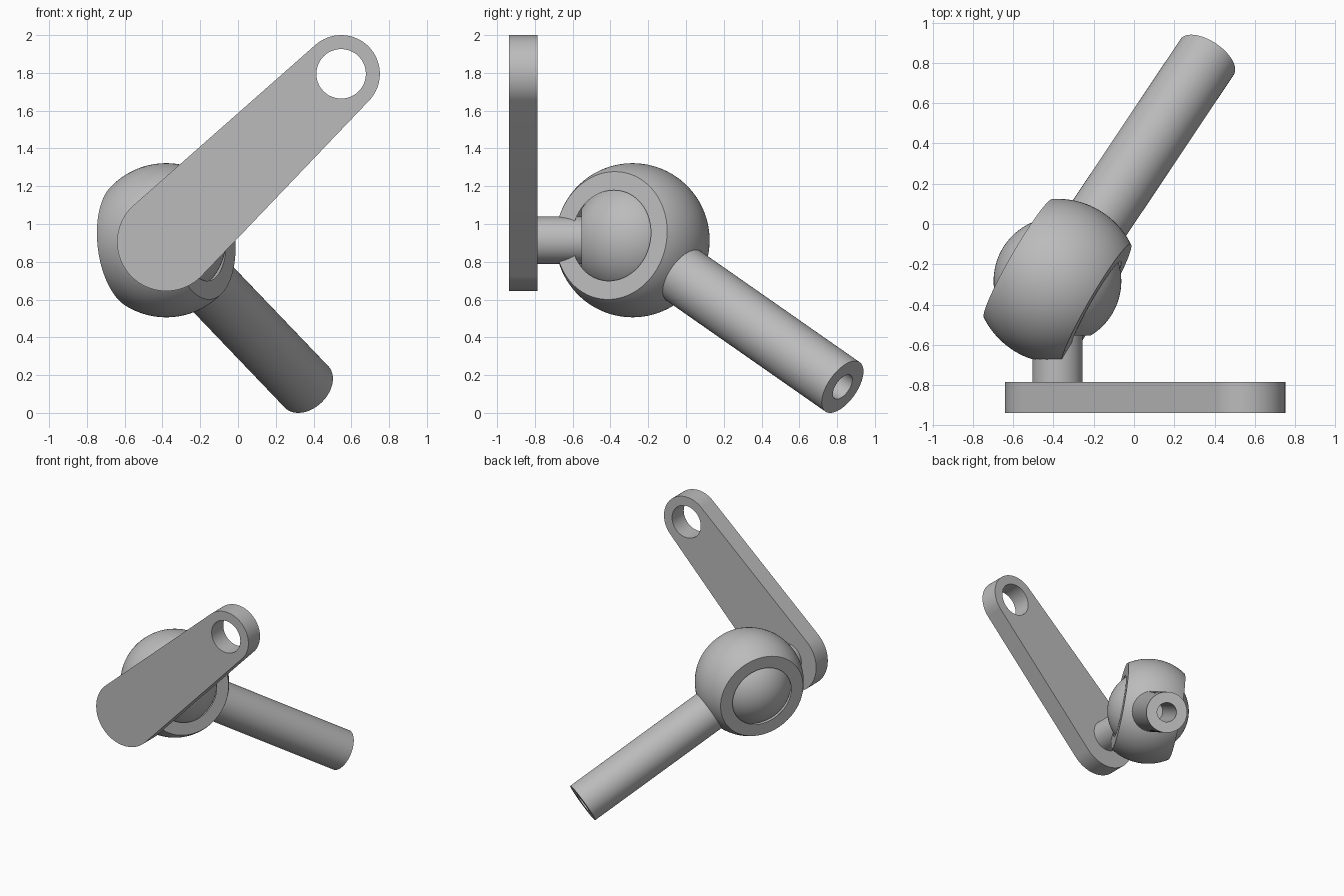
import bpy, bmesh, math
from mathutils import Vector

cube = bpy.data.objects.get("Cube")
if cube:
    bpy.data.objects.remove(cube, do_unlink=True)

grey = bpy.data.materials.new("plain grey")
grey.use_nodes = True
grey.diffuse_color = (0.5, 0.5, 0.5, 1)
grey.node_tree.nodes["Principled BSDF"].inputs["Base Color"].default_value = (0.5, 0.5, 0.5, 1)

CENTRE = Vector((-0.38, -0.283, 0.914))    # shared centre of ball and socket
ROD_END = Vector((0.363, 0.829, 0.1375))
BALL, SEAT, SHELL = 0.317, 0.33, 0.408     # radii
CUT = 0.225                                # half width of the socket


def finish(obj):
    obj.data.materials.clear()
    obj.data.materials.append(grey)
    bpy.ops.object.select_all(action='DESELECT')
    obj.select_set(True)
    bpy.context.view_layer.objects.active = obj
    bpy.ops.object.shade_smooth_by_angle(angle=math.radians(30))


def arc(radius, start, end, steps):
    """Points (distance from axis, height along axis) on a circle."""
    angles = [start + (end - start) * i / steps for i in range(steps + 1)]
    return [(radius * math.cos(a), radius * math.sin(a)) for a in angles]


def lathe(name, profile, axis, closed=True):
    """Revolve a profile around an axis through the joint centre."""
    bm = bmesh.new()
    verts = [bm.verts.new((r, 0, h)) for r, h in profile]
    edges = [bm.edges.new(pair) for pair in zip(verts, verts[1:])]
    if closed:
        edges.append(bm.edges.new((verts[-1], verts[0])))
    bmesh.ops.spin(bm, geom=verts + edges, axis=(0, 0, 1), cent=(0, 0, 0),
                   angle=math.tau, steps=96)
    bmesh.ops.remove_doubles(bm, verts=bm.verts, dist=0.0001)
    bmesh.ops.recalc_face_normals(bm, faces=bm.faces)
    mesh = bpy.data.meshes.new(name)
    bm.to_mesh(mesh)
    bm.free()
    obj = bpy.data.objects.new(name, mesh)
    bpy.context.collection.objects.link(obj)
    obj.location = CENTRE
    obj.rotation_euler = axis.to_track_quat('Z', 'Y').to_euler()
    finish(obj)


rod_vector = ROD_END - CENTRE
rod_axis = rod_vector.normalized()
bore_axis = Vector((0.862, -0.497, 0.11))
bore_axis = (bore_axis - rod_axis * bore_axis.dot(rod_axis)).normalized()
front = Vector((0, -1, 0))

# Socket: hollow sphere sliced flat on both sides
outer, inner = math.asin(CUT / SHELL), math.asin(CUT / SEAT)
lathe("socket", arc(SHELL, -outer, outer, 32) + arc(SEAT, inner, -inner, 32), bore_axis)

# Rod with a hole in its far end
length = rod_vector.length
lathe("rod", [(0, 0.36), (0.159, 0.36), (0.159, length), (0.075, length),
              (0.075, 0.42), (0, 0.42)], rod_axis, closed=False)

# Ball with a flat front, and the stud that joins it to the arm
flat = math.asin(0.27 / BALL)
lathe("ball", arc(BALL, -math.pi / 2, flat, 48) + [(0, 0.27)], front, closed=False)
lathe("stud", [(0, 0.2), (0.125, 0.2), (0.125, 0.52), (0, 0.52)], front, closed=False)

# Arm: tapered plate with rounded ends and a round hole
big, small = Vector((-0.38, 0.905)), Vector((0.546, 1.795))
big_r, small_r, hole_r = 0.26, 0.205, 0.131
span = small - big
heading = math.atan2(span.y, span.x)
tangent = math.acos((big_r - small_r) / span.length)


def around(centre, radius, start, end):
    return [centre + Vector(p) for p in arc(radius, start, end, 48)]


outline = around(big, big_r, heading + tangent, heading + math.tau - tangent)
outline += around(small, small_r, heading - tangent, heading + tangent)
hole = around(small, hole_r, 0, math.tau)[:-1]

curve = bpy.data.curves.new("arm", 'CURVE')
curve.dimensions = '2D'
curve.fill_mode = 'BOTH'
curve.extrude = 0.076
for points in (outline, hole):
    spline = curve.splines.new('POLY')
    spline.points.add(len(points) - 1)
    for target, p in zip(spline.points, points):
        target.co = (p.x, p.y, 0, 1)
    spline.use_cyclic_u = True
arm = bpy.data.objects.new("arm", curve)
bpy.context.collection.objects.link(arm)
arm.location.y = -0.861
arm.rotation_euler.x = math.pi / 2
bpy.ops.object.select_all(action='DESELECT')
arm.select_set(True)
bpy.context.view_layer.objects.active = arm
bpy.ops.object.convert(target='MESH')
arm = bpy.context.view_layer.objects.active
bm = bmesh.new()
bm.from_mesh(arm.data)
bmesh.ops.remove_doubles(bm, verts=bm.verts, dist=0.0001)
bmesh.ops.recalc_face_normals(bm, faces=bm.faces)
bm.to_mesh(arm.data)
bm.free()
finish(arm)
